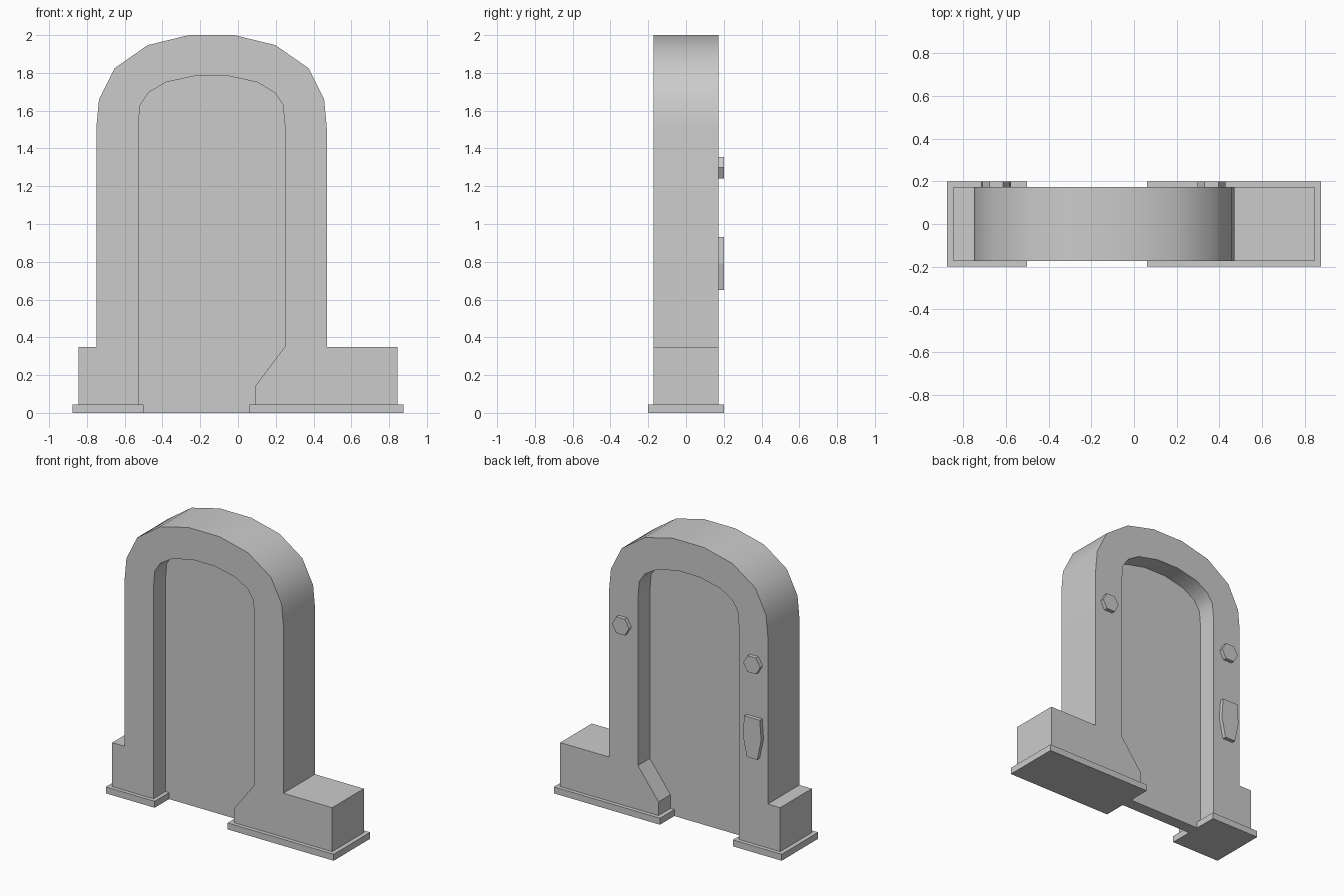
import bpy, bmesh, math

if "Cube" in bpy.data.objects:
    bpy.data.objects.remove(bpy.data.objects["Cube"])


def prism(name, profile, y0, y1, smooth=False):
    """Extrude an (x, z) outline from y0 to y1."""
    bm = bmesh.new()
    front = bm.faces.new([bm.verts.new((x, y0, z)) for x, z in profile])
    ext = bmesh.ops.extrude_face_region(bm, geom=[front])
    for v in ext["geom"]:
        if isinstance(v, bmesh.types.BMVert):
            v.co.y = y1
    bmesh.ops.recalc_face_normals(bm, faces=bm.faces)
    mesh = bpy.data.meshes.new(name)
    bm.to_mesh(mesh)
    bm.free()
    ob = bpy.data.objects.new(name, mesh)
    bpy.context.collection.objects.link(ob)
    if smooth:
        bpy.ops.object.select_all(action='DESELECT')
        ob.select_set(True)
        bpy.context.view_layer.objects.active = ob
        bpy.ops.object.shade_smooth_by_angle(angle=math.radians(30))
    return ob


def rect(x0, x1, z0, z1):
    return [(x0, z0), (x1, z0), (x1, z1), (x0, z1)]


def mirrored(half, cx):
    """Complete a left half arch (offsets from cx) with its mirror image."""
    return ([(cx - d, z) for d, z in half]
            + [(cx + d, z) for d, z in reversed(half)])


CX = -0.14       # arch centre line
BASE = 0.045     # pad height
D = 0.173        # half depth of frame
PD = 0.2         # half depth of pads
PANEL = 0.042    # half depth of door panel

# Arch outlines, left half from spring line to crown
outer = mirrored([(0.61, 1.51), (0.596, 1.66), (0.513, 1.825),
                  (0.338, 1.947), (0.12, 2.0)], CX)
inner = mirrored([(0.388, 1.52), (0.378, 1.63), (0.335, 1.695),
                  (0.243, 1.75), (0.083, 1.785)], CX)
opening = [(-0.528, BASE)] + inner + [(0.248, 0.35), (0.09, 0.14), (0.09, BASE)]

# Stone frame with stepped feet
frame = ([(-0.845, BASE), (-0.845, 0.35), (-0.75, 0.35)] + outer
         + [(0.47, 0.35), (0.845, 0.35), (0.845, BASE)] + opening[::-1])
prism("arch_frame", frame, -D, D, smooth=True)

# Recessed door panel and its sill
prism("door_panel", opening, -PANEL, PANEL)
prism("door_sill", rect(-0.5, 0.06, 0, BASE), -PANEL, PANEL)

# Base pads
prism("base_pad_left", rect(-0.875, -0.5, 0, BASE), -PD, PD)
prism("base_pad_right", rect(0.06, 0.875, 0, BASE), -PD, PD)

# Hexagonal bolts on the back
for side, x in (("left", -0.645), ("right", 0.363)):
    hexagon = [(x + 0.065 * math.cos(i * math.pi / 3),
                1.298 + 0.065 * math.sin(i * math.pi / 3)) for i in range(6)]
    prism("bolt_" + side, hexagon, D, PD)

# Tapered plaque on the back
plaque = mirrored([(0.04, 0.65), (0.07, 0.79), (0.06, 0.93)], -0.647)
prism("plaque", plaque, D, PD)
